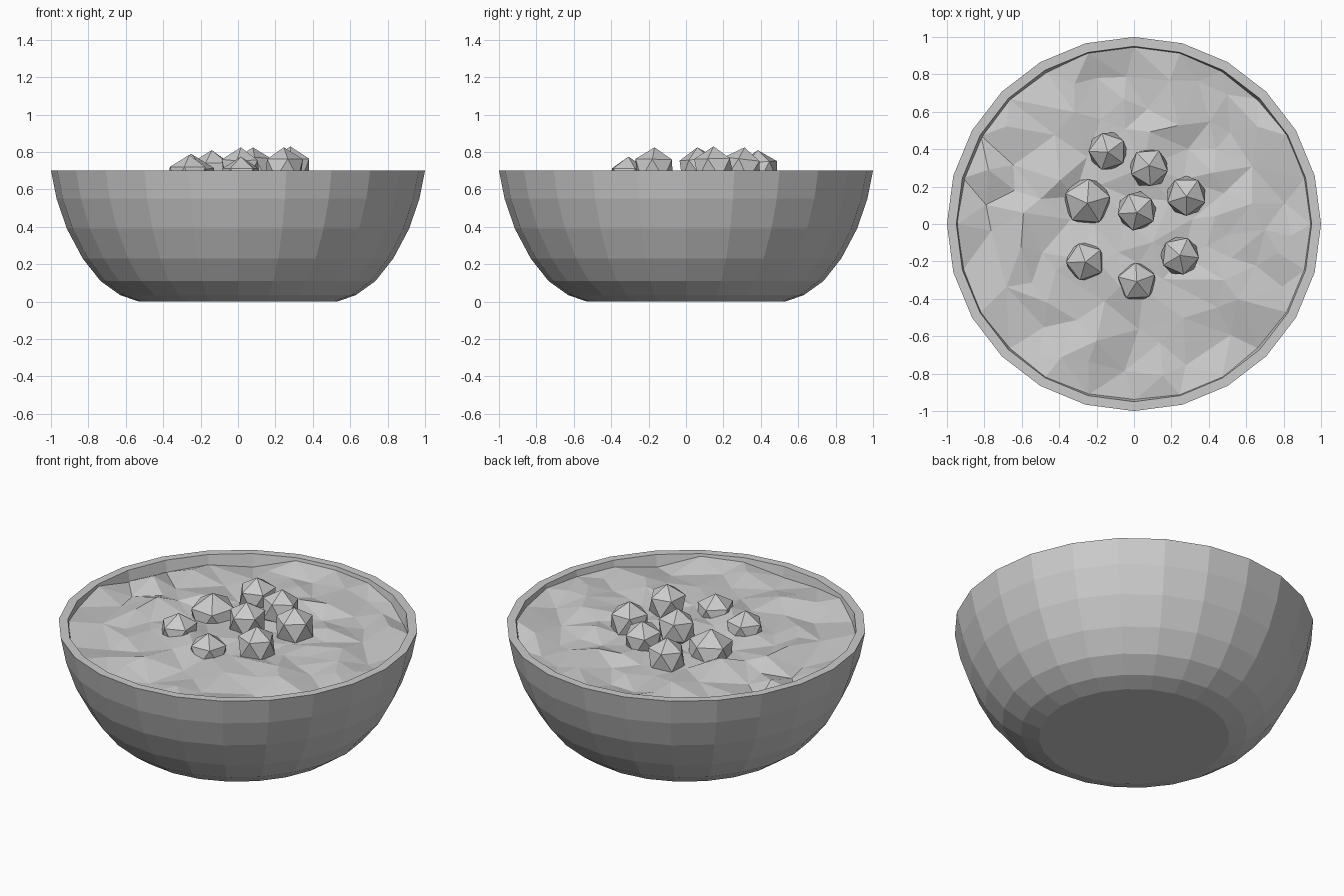
import bpy, bmesh, math, random
from mathutils import Vector, Matrix
from mathutils.geometry import delaunay_2d_cdt

random.seed(7)
cube = bpy.data.objects.get("Cube")
if cube:
    bpy.data.objects.remove(cube, do_unlink=True)

SIDES = 24

grey = bpy.data.materials.new("plain grey")
grey.use_nodes = True
grey.diffuse_color = (0.6, 0.6, 0.6, 1)
grey.node_tree.nodes["Principled BSDF"].inputs["Base Color"].default_value = (0.6, 0.6, 0.6, 1)


def finish(bm, name):
    bmesh.ops.recalc_face_normals(bm, faces=bm.faces)
    mesh = bpy.data.meshes.new(name)
    bm.to_mesh(mesh)
    bm.free()
    mesh.materials.append(grey)
    obj = bpy.data.objects.new(name, mesh)
    bpy.context.collection.objects.link(obj)
    return obj


# Bowl: closed profile turned around z, outside up and inside down
outer = [(0.53, 0.0), (0.63, 0.035), (0.735, 0.11), (0.83, 0.23),
         (0.915, 0.39), (0.97, 0.55), (1.0, 0.70)]
inner = [(0.95, 0.70), (0.92, 0.55), (0.865, 0.40), (0.78, 0.25),
         (0.68, 0.13), (0.52, 0.06)]
bm = bmesh.new()
rings = []
for r, z in outer + inner:
    rings.append([bm.verts.new((r * math.cos(a), r * math.sin(a), z))
                  for a in (math.tau * i / SIDES for i in range(SIDES))])
for low, high in zip(rings, rings[1:]):
    for i in range(SIDES):
        j = (i + 1) % SIDES
        bm.faces.new((low[i], low[j], high[j], high[i]))
bm.faces.new(rings[0])
bm.faces.new(rings[-1])
finish(bm, "bowl")

# Filling: crumpled triangulated sheet reaching into the bowl wall
points = []
for i in range(SIDES):
    a = math.tau * i / SIDES
    points.append(Vector((0.945 * math.cos(a), 0.945 * math.sin(a))))
while len(points) < 110:
    r, a = 0.87 * math.sqrt(random.random()), random.uniform(0, math.tau)
    p = Vector((r * math.cos(a), r * math.sin(a)))
    if all((p - q).length > 0.115 for q in points):
        points.append(p)
verts, _, faces, *_ = delaunay_2d_cdt(points, [], [], 0, 0.0001)
bm = bmesh.new()
sheet = []
for p in verts:
    z = random.uniform(0.64, 0.70) if p.length < 0.7 else random.uniform(0.62, 0.69)
    sheet.append(bm.verts.new((p.x, p.y, z)))
for f in faces:
    bm.faces.new([sheet[i] for i in f])
filling = finish(bm, "filling")
for poly in filling.data.polygons:
    if poly.normal.z < 0:
        poly.flip()

# Lumps: half-sunk icosahedra as x, y, top height, radius
lumps = [(-0.14, 0.39, 0.81, 0.115), (0.08, 0.30, 0.825, 0.115),
         (-0.25, 0.12, 0.79, 0.14), (0.015, 0.07, 0.825, 0.115),
         (0.28, 0.15, 0.83, 0.118), (-0.26, -0.20, 0.785, 0.115),
         (0.245, -0.17, 0.825, 0.115), (0.015, -0.31, 0.775, 0.115)]
for n, (x, y, top, r) in enumerate(lumps, 1):
    bm = bmesh.new()
    place = (Matrix.Translation((x, y, top - r))
             @ Matrix.Rotation(random.uniform(-0.12, 0.12), 4, "X")
             @ Matrix.Rotation(random.uniform(0, math.tau), 4, "Z"))
    bmesh.ops.create_icosphere(bm, subdivisions=1, radius=r, matrix=place)
    finish(bm, f"lump_{n}")
